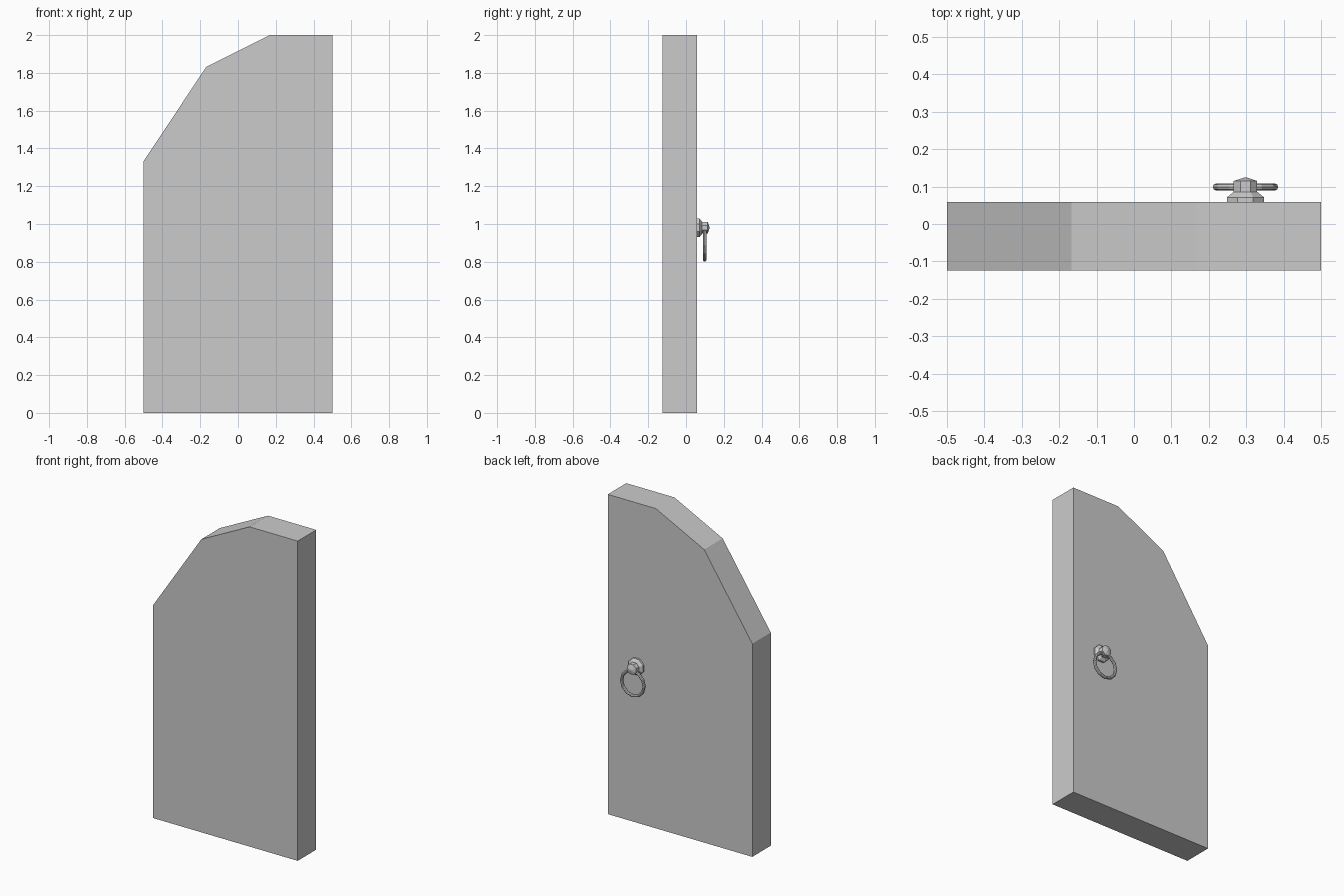
import bpy, bmesh, math

if "Cube" in bpy.data.objects:
    bpy.data.objects.remove(bpy.data.objects["Cube"])


def make_object(name, bm):
    bmesh.ops.recalc_face_normals(bm, faces=bm.faces)
    mesh = bpy.data.meshes.new(name)
    bm.to_mesh(mesh)
    bm.free()
    obj = bpy.data.objects.new(name, mesh)
    bpy.context.collection.objects.link(obj)
    return obj


def lathe_y(name, profile, x, z, sides=8):
    """Turn (radius, y) profile about an axis parallel to y, with capped ends."""
    bm = bmesh.new()
    rings = []
    for r, y in profile:
        angles = [2 * math.pi * (i + 0.5) / sides for i in range(sides)]
        rings.append([bm.verts.new((x + r * math.cos(a), y, z + r * math.sin(a)))
                      for a in angles])
    for a, b in zip(rings, rings[1:]):
        for i in range(sides):
            j = (i + 1) % sides
            bm.faces.new((a[i], a[j], b[j], b[i]))
    bm.faces.new(rings[0])
    bm.faces.new(rings[-1])
    return make_object(name, bm)


# Door slab: half-arch outline extruded through its thickness
outline = [(-0.5, 0), (0.5, 0), (0.5, 2), (0.167, 2), (-0.167, 1.833), (-0.5, 1.333)]
bm = bmesh.new()
face = bm.faces.new([bm.verts.new((x, -0.124, z)) for x, z in outline])
new = bmesh.ops.extrude_face_region(bm, geom=[face])["geom"]
bmesh.ops.translate(bm, vec=(0, 0.183, 0),
                    verts=[v for v in new if isinstance(v, bmesh.types.BMVert)])
make_object("door_slab", bm)

# Handle rose and knob
hx, hz = 0.298, 0.98
lathe_y("handle_rose", [(0.054, 0.058), (0.054, 0.071), (0.035, 0.085)], hx, hz)
lathe_y("handle_knob", [(0.034, 0.084), (0.034, 0.115), (0.004, 0.124)], hx, hz)

# Ring pull hanging from the knob
bpy.ops.mesh.primitive_torus_add(location=(hx, 0.099, 0.888), rotation=(math.pi / 2, 0, 0),
                                 major_segments=12, minor_segments=8,
                                 major_radius=0.078, minor_radius=0.0095)
bpy.context.object.name = "ring_pull"
